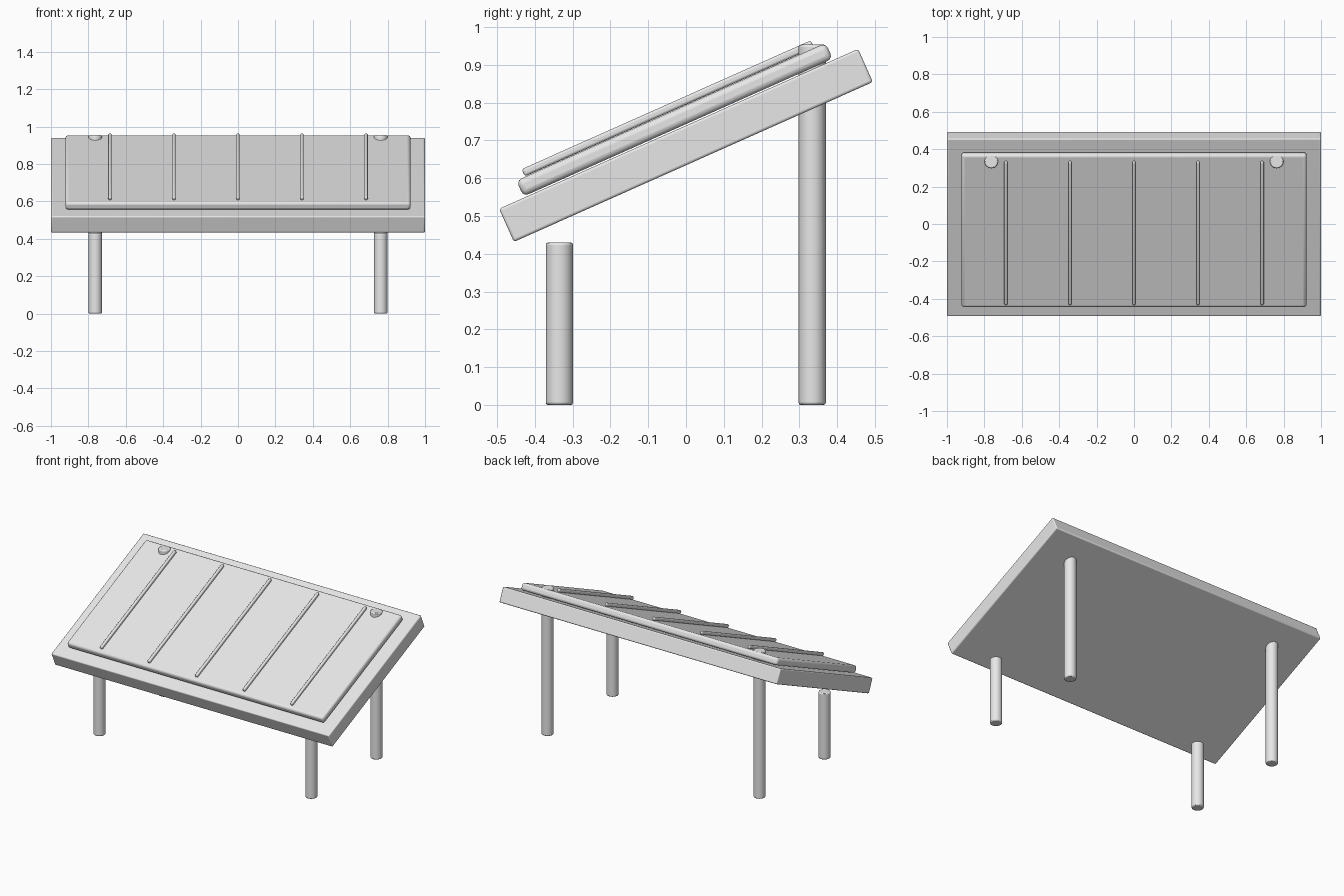
import bpy
import math
from mathutils import Matrix

if "Cube" in bpy.data.objects:
    bpy.data.objects.remove(bpy.data.objects["Cube"])

TILT = math.radians(24)
CENTRE_Z = 0.687

grey = bpy.data.materials.new("light grey")
grey.diffuse_color = (0.8, 0.8, 0.8, 1)
grey.use_nodes = True
grey.node_tree.nodes["Principled BSDF"].inputs["Base Color"].default_value = grey.diffuse_color


def finish(obj, name, bevel, segments=3):
    """Name, colour, bevel and smooth a part."""
    obj.name = name
    obj.data.materials.append(grey)
    mod = obj.modifiers.new("rounded edges", 'BEVEL')
    mod.width = bevel
    mod.segments = segments
    mod.limit_method = 'ANGLE'
    mod.angle_limit = math.radians(40)
    bpy.ops.object.shade_smooth_by_angle(angle=math.radians(35))


def tilted_box(name, x, along, height, size, bevel):
    """Box in the sloping frame: along the slope and height above its centre."""
    bpy.ops.mesh.primitive_cube_add(size=1)
    obj = bpy.context.object
    obj.data.transform(Matrix.Diagonal((*size, 1)))
    obj.rotation_euler.x = TILT
    c, s = math.cos(TILT), math.sin(TILT)
    obj.location = (x, along * c - height * s, CENTRE_Z + along * s + height * c)
    finish(obj, name, bevel)


def leg(name, x, y, height):
    bpy.ops.mesh.primitive_cylinder_add(vertices=32, radius=0.036, depth=height,
                                        location=(x, y, height / 2))
    finish(bpy.context.object, name, 0.006, 2)


# Sloping base slab and the panel floating just above it
tilted_box("base_slab", 0, 0, 0, (2.0, 1.04, 0.096), 0.007)
tilted_box("panel", 0, 0, 0.0745, (1.845, 0.896, 0.046), 0.015)

# Thin ribs running up the slope
for i in range(-2, 3):
    tilted_box(f"rib_{i + 3}", i * 0.3425, -0.004, 0.109, (0.018, 0.838, 0.021), 0.007)

# Short front legs; tall back legs that pass through the panel
for side, label in ((-1, "left"), (1, "right")):
    leg(f"front_leg_{label}", side * 0.763, -0.335, 0.43)
    leg(f"back_leg_{label}", side * 0.763, 0.334, 0.954)
